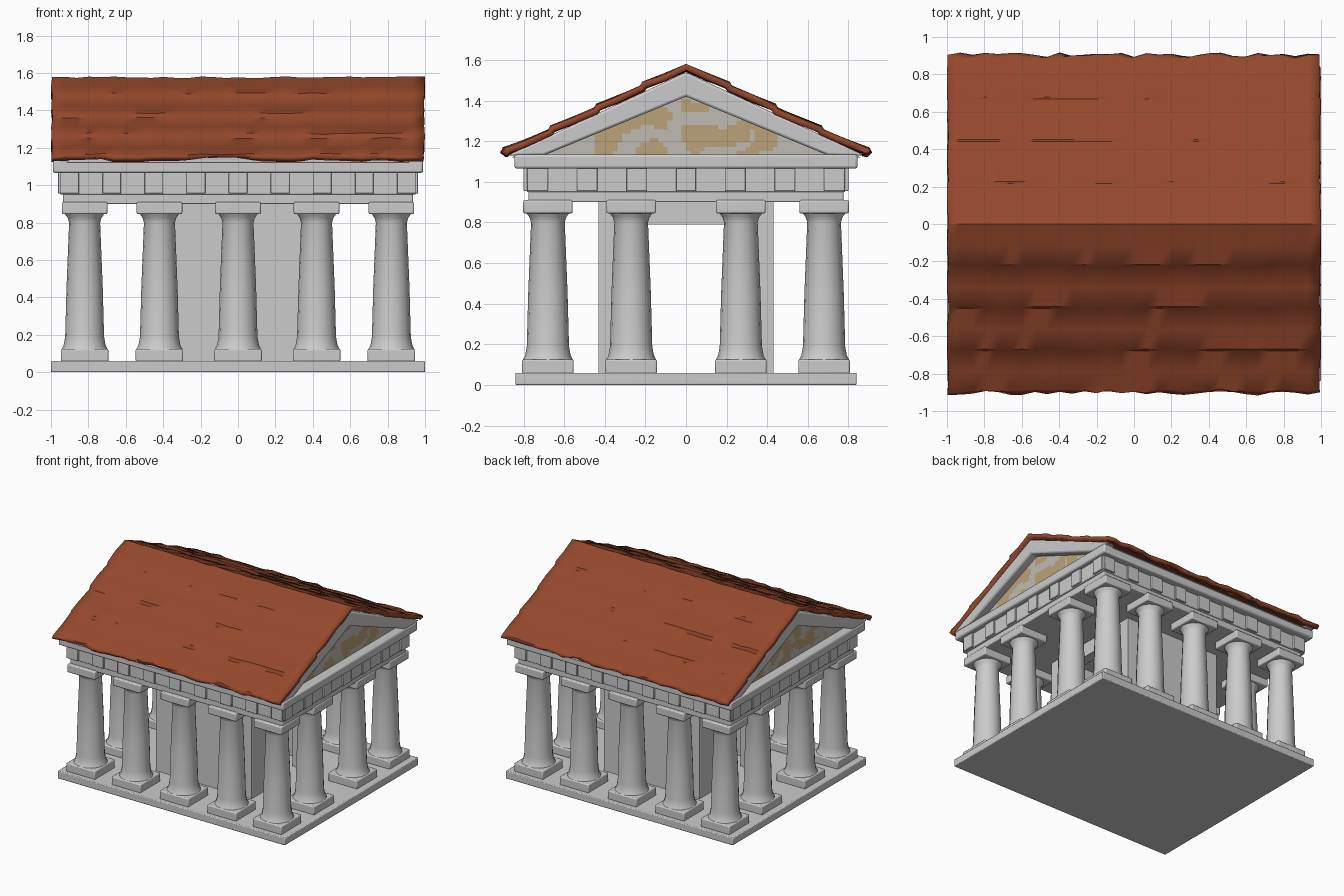
import bpy, bmesh, math, random
from mathutils import Vector, noise

if "Cube" in bpy.data.objects:
    bpy.data.objects.remove(bpy.data.objects["Cube"])

random.seed(4)


def material(name, col):
    m = bpy.data.materials.new(name)
    m.diffuse_color = (*col, 1)
    m.use_nodes = True
    m.node_tree.nodes["Principled BSDF"].inputs["Base Color"].default_value = m.diffuse_color
    return m


TILE = material("terracotta", (0.30, 0.065, 0.025))
STONE = material("pale_stone", (0.52, 0.50, 0.45))
OCHRE = material("ochre", (0.50, 0.36, 0.19))


def finish(name, bm, mats=(), angle=35, bevel=0):
    me = bpy.data.meshes.new(name)
    bm.to_mesh(me)
    bm.free()
    ob = bpy.data.objects.new(name, me)
    bpy.context.collection.objects.link(ob)
    for m in mats:
        me.materials.append(m)
    if bevel:
        b = ob.modifiers.new("soft_edges", 'BEVEL')
        b.width, b.segments, b.limit_method = bevel, 2, 'ANGLE'
    bpy.ops.object.select_all(action='DESELECT')
    ob.select_set(True)
    bpy.context.view_layer.objects.active = ob
    bpy.ops.object.shade_smooth_by_angle(angle=math.radians(angle))
    return ob


def add_box(bm, x0, x1, y0, y1, z0, z1):
    vs = bmesh.ops.create_cube(bm, size=1)['verts']
    for v in vs:
        v.co = Vector(((x0 + x1) / 2 + v.co.x * (x1 - x0),
                       (y0 + y1) / 2 + v.co.y * (y1 - y0),
                       (z0 + z1) / 2 + v.co.z * (z1 - z0)))


def box(name, hx, hy, z0, z1, bevel=0.006):
    bm = bmesh.new()
    add_box(bm, -hx, hx, -hy, hy, z0, z1)
    return finish(name, bm, bevel=bevel)


def add_prism(bm, yz, x0, x1):
    f = bm.faces.new([bm.verts.new((x0, y, z)) for y, z in yz])
    r = bmesh.ops.extrude_face_region(bm, geom=[f], use_keep_orig=True)
    for v in r['geom']:
        if isinstance(v, bmesh.types.BMVert):
            v.co.x = x1
    bmesh.ops.recalc_face_normals(bm, faces=bm.faces[:])


# base slab
box("base_slab", 1.0, 0.84, 0, 0.06)

# columns: square plinth, lathed shaft, square abacus
SHAFT = [(0.125, 0.12), (0.112, 0.145), (0.104, 0.19), (0.097, 0.45), (0.083, 0.80),
         (0.09, 0.825), (0.115, 0.86), (0.115, 0.875)]


def column(name, cx, cy, n=16):
    bm = bmesh.new()
    rings = [[bm.verts.new((cx + r * math.cos(a), cy + r * math.sin(a), z))
              for a in (2 * math.pi * i / n for i in range(n))] for r, z in SHAFT]
    for lo, hi in zip(rings, rings[1:]):
        for i in range(n):
            j = (i + 1) % n
            bm.faces.new((lo[i], lo[j], hi[j], hi[i]))
    add_box(bm, cx - .127, cx + .127, cy - .127, cy + .127, 0.055, 0.125)
    add_box(bm, cx - .122, cx + .122, cy - .122, cy + .122, 0.845, 0.91)
    finish(name, bm, bevel=0.008)


XS, YS = (-0.82, -0.42, 0, 0.42, 0.82), (-0.68, -0.27, 0.27, 0.68)
for x in XS:
    for y in YS:
        if abs(x) > 0.8 or abs(y) > 0.6:
            column("column", x, y)

# inner chamber: two long walls, ends with a tall doorway
bm = bmesh.new()
for s in (-1, 1):
    add_box(bm, -0.42, 0.42, *sorted((s * 0.34, s * 0.43)), 0.05, 0.92)
    for e in (-1, 1):
        ex = sorted((e * 0.34, e * 0.42))
        add_box(bm, *ex, *sorted((s * 0.2, s * 0.34)), 0.05, 0.92)
        if s > 0:
            add_box(bm, *ex, -0.2, 0.2, 0.79, 0.92)
finish("chamber_walls", bm)

# beams over the columns
box("architrave", 0.935, 0.775, 0.90, 0.955)
box("frieze", 0.95, 0.785, 0.95, 1.07)
bm = bmesh.new()
for s in (-1, 1):
    for i in range(9):
        x = -0.9 + i * 0.225
        add_box(bm, x - .05, x + .05, s * 0.79 - .01, s * 0.79 + .01, 0.955, 1.07)
    for i in range(7):
        y = -0.73 + i * 0.73 / 3
        add_box(bm, s * 0.953 - .01, s * 0.953 + .01, y - .05, y + .05, 0.955, 1.07)
finish("frieze_blocks", bm, bevel=0.004)
box("cornice", 0.99, 0.845, 1.065, 1.135, bevel=0.012)

# gable core and sloping gable frames
bm = bmesh.new()
add_prism(bm, [(-0.86, 1.12), (0.86, 1.12), (0, 1.53)], -0.915, 0.915)
finish("gable_core", bm)
for s in (-1, 1):
    bm = bmesh.new()
    add_prism(bm, [(-0.88, 1.13), (0, 1.54), (0.88, 1.13), (0.70, 1.13), (0, 1.42), (-0.70, 1.13)],
              s * 0.90, s * 0.985)
    finish("gable_frame", bm, bevel=0.012)

    # mottled gable panel, a fine grid trimmed to the triangle
    bm = bmesh.new()
    bmesh.ops.create_grid(bm, x_segments=64, y_segments=14, size=0.5)
    for v in bm.verts:
        v.co = Vector((s * 0.92, v.co.x * 1.44, 1.28 + v.co.y * 0.30))
    for t in (-1, 1):
        bmesh.ops.bisect_plane(bm, geom=bm.verts[:] + bm.edges[:] + bm.faces[:], clear_outer=True,
                               plane_co=(0, 0, 1.43), plane_no=(0, t * 0.30, 0.71))
    for f in bm.faces:
        c = f.calc_center_median()
        f.normal_update()
        if f.normal.x * s < 0:
            f.normal_flip()
        patch = noise.noise(Vector((s * 3, c.y * 9, c.z * 11)))
        f.material_index = int(patch > -0.08 and abs(c.y) < 0.46)
    finish("gable_panel", bm, (STONE, OCHRE))

# roof: stepped tile courses with a hand-made wobble
COURSES, NX = 4, 30
half = [(0.0, 0.0)]
for k in range(COURSES):
    a, b = k / COURSES, (k + 1) / COURSES
    half += [(a + (b - a) * 0.5, 0.006), (b - 0.012, 0.014)]
    half.append((b, 0.0))
profile = [(-t, h) for t, h in reversed(half[1:])] + half
bm = bmesh.new()
grid = []
for i in range(NX + 1):
    x = -0.995 + 1.99 * i / NX
    row = []
    for t, h in profile:
        wob = random.uniform(-0.005, 0.005)
        y = t * 0.905 + (random.uniform(-0.012, 0.012) if abs(t) > 0.98 else 0)
        row.append(bm.verts.new((x + (random.uniform(-.005, .005) if i in (0, NX) else 0), y,
                                 1.577 - 0.43 * abs(t) + h + wob)))
    grid.append(row)
for a, b in zip(grid, grid[1:]):
    for j in range(len(profile) - 1):
        bm.faces.new((a[j], b[j], b[j + 1], a[j + 1]))
roof = finish("tiled_roof", bm, (TILE,), angle=40)
sol = roof.modifiers.new("thickness", 'SOLIDIFY')
sol.thickness, sol.offset = 0.032, -1
